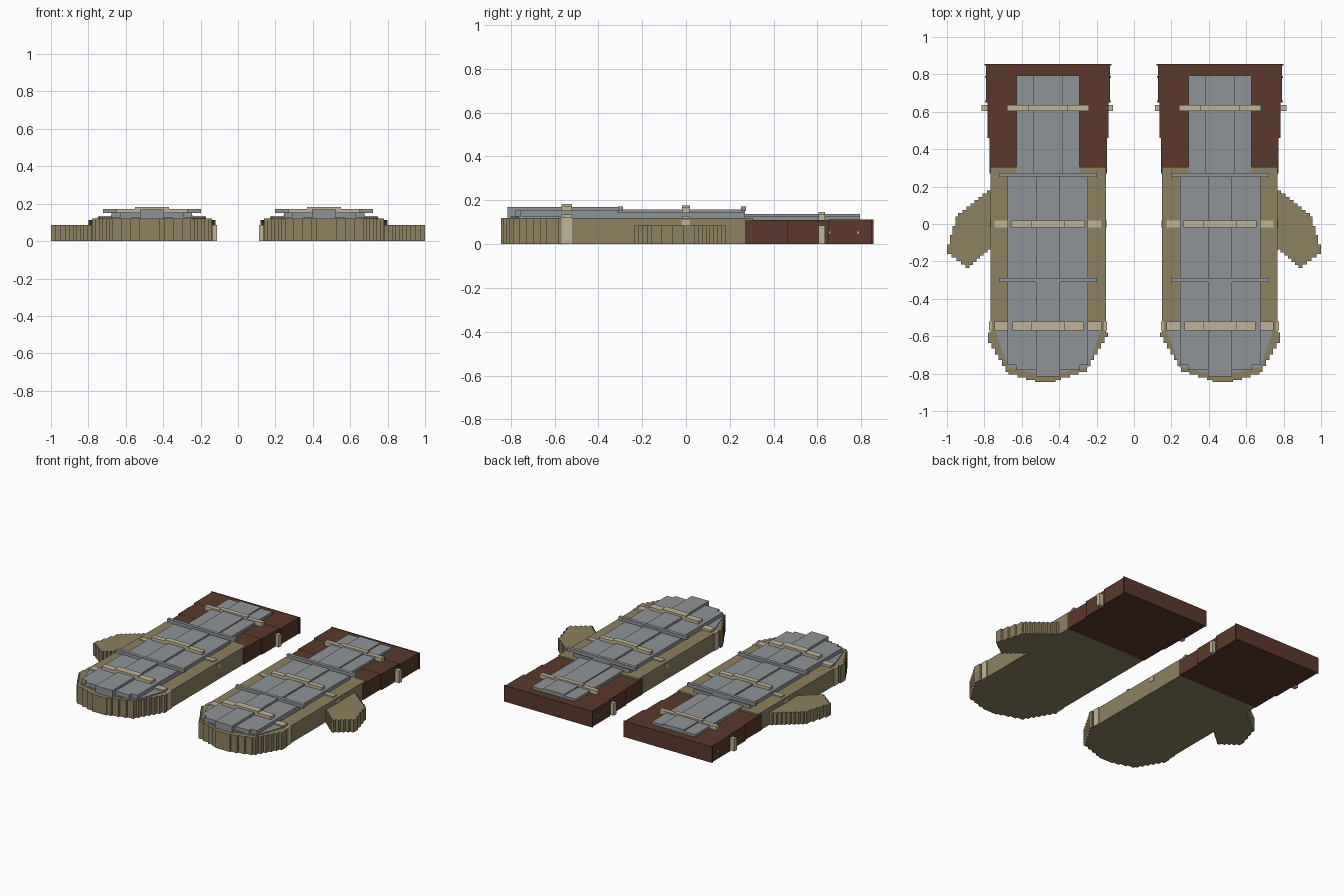
import bpy, bmesh, math

if "Cube" in bpy.data.objects:
    bpy.data.objects.remove(bpy.data.objects["Cube"])

C = 0.46  # centre line of one mitten; every part is mirrored to the other


def material(name, rgb):
    m = bpy.data.materials.new(name)
    m.diffuse_color = (*rgb, 1)
    m.use_nodes = True
    m.node_tree.nodes["Principled BSDF"].inputs["Base Color"].default_value = m.diffuse_color
    return m


TAN = material("tan cloth", (0.27, 0.22, 0.115))
BROWN = material("brown leather", (0.105, 0.04, 0.025))
GREY = material("grey steel", (0.28, 0.295, 0.31))
BEIGE = material("beige strap", (0.53, 0.46, 0.32))


def finish(name, bm, mat):
    bmesh.ops.recalc_face_normals(bm, faces=bm.faces)
    me = bpy.data.meshes.new(name)
    bm.to_mesh(me)
    bm.free()
    me.materials.append(mat)
    ob = bpy.data.objects.new(name, me)
    bpy.context.collection.objects.link(ob)
    ob.modifiers.new("mirror", 'MIRROR').use_mirror_merge = False
    return ob


def boxes(name, mat, specs):
    """Boxes given as (x0, x1, y0, y1, z0, z1)."""
    bm = bmesh.new()
    for x0, x1, y0, y1, z0, z1 in specs:
        r = bmesh.ops.create_cube(bm, size=1)
        for v in r["verts"]:
            v.co = ((x0 + x1) / 2 + v.co.x * (x1 - x0),
                    (y0 + y1) / 2 + v.co.y * (y1 - y0),
                    (z0 + z1) / 2 + v.co.z * (z1 - z0))
    return finish(name, bm, mat)


def stairs(points, step=0.017):
    """Turn each slanted edge of an outline into small square steps."""
    out = []
    for i, (ax, ay) in enumerate(points):
        bx, by = points[(i + 1) % len(points)]
        dx, dy = bx - ax, by - ay
        out.append((ax, ay))
        if abs(dx) < 1e-5 or abs(dy) < 1e-5:
            continue
        n = max(1, round(min(abs(dx), abs(dy)) / step))
        for k in range(n):
            out.append((ax + dx * (k + 1) / n, ay + dy * k / n))
            if k < n - 1:
                out.append((ax + dx * (k + 1) / n, ay + dy * (k + 1) / n))
    return out


def slab(name, mat, points, z0, z1):
    bm = bmesh.new()
    f = bm.faces.new([bm.verts.new((x, y, z0)) for x, y in points])
    r = bmesh.ops.extrude_face_region(bm, geom=[f])
    for v in r["geom"]:
        if isinstance(v, bmesh.types.BMVert):
            v.co.z = z1
    return finish(name, bm, mat)


# Padded hand with a stepped rounded tip, and the thumb
slab("hand", TAN, stairs([
    (0.15, 0.27), (0.15, -0.58), (0.14, -0.58), (0.14, -0.605), (0.25, -0.79),
    (0.39, -0.835), (0.42, -0.845), (0.50, -0.845), (0.53, -0.835),
    (0.67, -0.79), (0.78, -0.605), (0.78, -0.58), (0.768, -0.58),
    (0.768, 0.27)]), 0, 0.12)
boxes("hand_back_edge", TAN, [(0.15, 0.768, 0.27, 0.305, 0.10, 0.12)])
slab("thumb", TAN, stairs([
    (0.765, 0.18), (0.94, 0.04), (1.0, -0.16), (0.90, -0.235),
    (0.765, -0.12)]), 0, 0.085)

# Cuff flaring in steps towards the wrist opening
boxes("cuff", BROWN, [
    (0.145, 0.772, 0.27, 0.47, 0, 0.109),
    (0.137, 0.782, 0.46, 0.66, 0, 0.11),
    (0.127, 0.792, 0.65, 0.855, 0, 0.111),
    (0.120, 0.800, 0.847, 0.855, 0, 0.112)])

# Low plate over the knuckles, tapering with the mitten tip
slab("finger_base_plate", GREY, [
    (0.17, -0.55), (0.245, -0.765), (0.40, -0.80), (0.52, -0.80),
    (0.675, -0.765), (0.75, -0.55)], 0.115, 0.126)

# Back-of-hand and finger plates: low sides, raised middle strip
boxes("hand_plates", GREY, [
    (C - 0.215, C + 0.215, -0.32, 0.27, 0.115, 0.145),
    (C - 0.065, C + 0.065, -0.32, 0.27, 0.14, 0.157)])
for name, s in (("inner_finger_plate", -1), ("outer_finger_plate", 1)):
    slab(name, GREY, stairs([
        (C + s * 0.065, -0.31), (C + s * 0.215, -0.31),
        (C + s * 0.215, -0.755), (C + s * 0.17, -0.78),
        (C + s * 0.065, -0.805)]), 0.115, 0.152)
slab("middle_finger_plate", GREY, [
    (C - 0.065, -0.30), (C - 0.065, -0.815), (C + 0.065, -0.815),
    (C + 0.065, -0.30)], 0.115, 0.168)
boxes("cuff_plates", GREY, [
    (C - 0.168, C + 0.168, 0.27, 0.795, 0.10, 0.128),
    (C - 0.08, C + 0.08, 0.27, 0.795, 0.12, 0.137)])

# Steel cross ribs
boxes("cross_ribs", GREY, [
    (C - 0.262, C + 0.262, y, y + 0.023, 0.15, 0.172) for y in (-0.311, 0.25)])

# Straps: low ends, stepped middle and the parts running down the sides
def strap(name, y, w, low, rise, half):
    """half = half widths of the low strip, the middle and the top."""
    a, b, c = half
    z = low
    boxes(name, BEIGE, [
        (C - a, C + a, y - w, y + w, 0.10, z),
        (C - b, C + b, y - w, y + w, z - 0.01, z + rise),
        (C - c, C + c, y - w, y + w, z, z + rise + 0.01)])


strap("finger_strap", -0.545, 0.024, 0.135, 0.037, (0.285, 0.19, 0.09))
strap("palm_strap", 0.0, 0.018, 0.128, 0.038, (0.285, 0.195, 0.09))
strap("cuff_strap", 0.62, 0.015, 0.115, 0.022, (0.22, 0.22, 0.105))
boxes("strap_sides", BEIGE, [
    (0.144, 0.16, -0.569, -0.521, 0, 0.121),
    (0.76, 0.774, -0.569, -0.521, 0, 0.121),
    (0.146, 0.16, -0.018, 0.018, 0.08, 0.11),
    (0.76, 0.771, -0.018, 0.018, 0.08, 0.11)])

# Side buckles and small rivets on the cuff
boxes("cuff_buckles", BEIGE, [
    (0.112, 0.14, 0.605, 0.635, 0, 0.085),
    (0.78, 0.815, 0.605, 0.635, 0, 0.085)])
boxes("cuff_rivets", BEIGE, [
    (x, x + 0.006, y, y + 0.01, 0.048, 0.058)
    for x in (0.123, 0.790) for y in (0.65, 0.78)])
